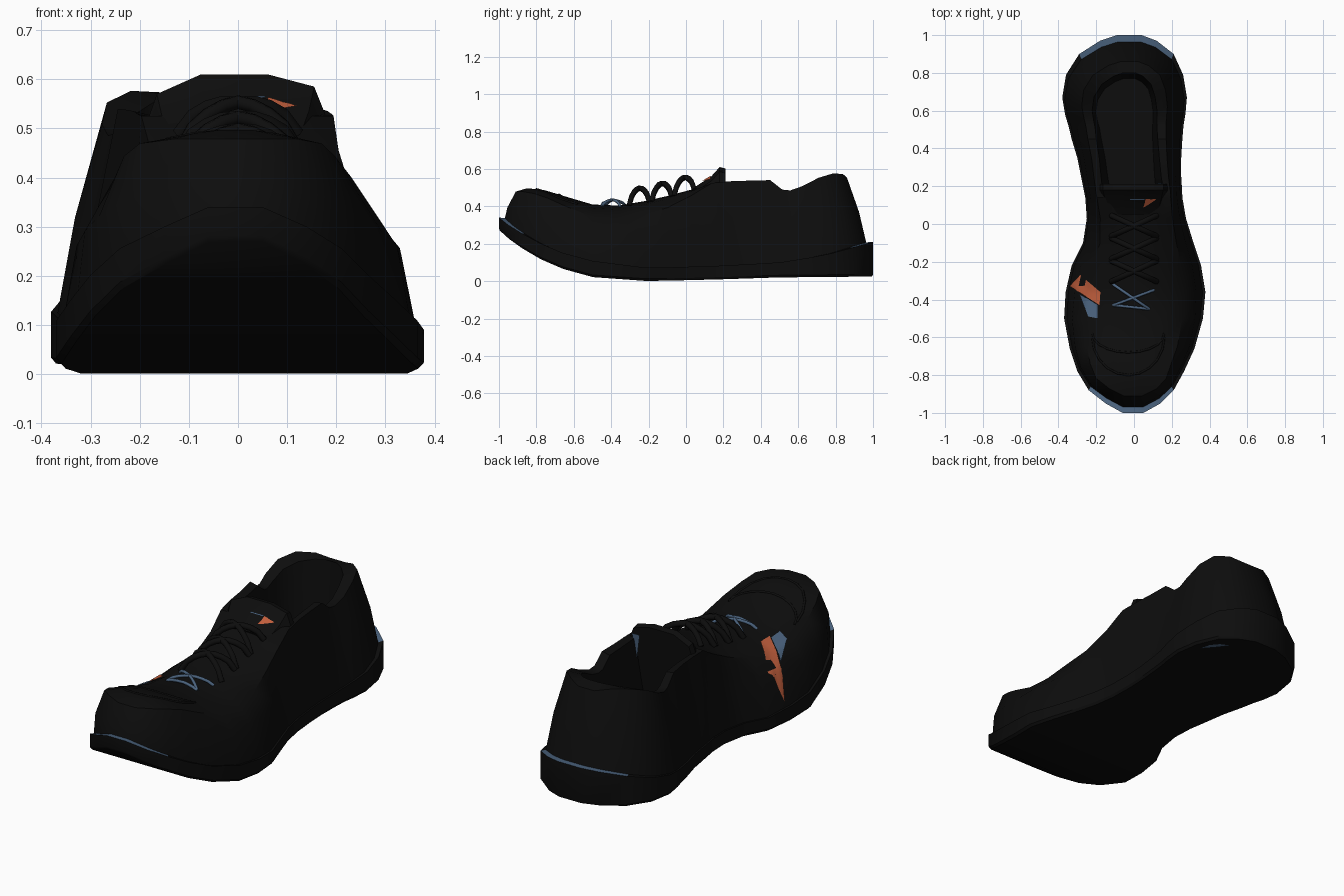
import bpy, bmesh, math
from mathutils import Vector
from mathutils.bvhtree import BVHTree

if "Cube" in bpy.data.objects:
    bpy.data.objects.remove(bpy.data.objects["Cube"])


def material(name, rgb):
    m = bpy.data.materials.new(name)
    m.diffuse_color = (*rgb, 1)
    m.use_nodes = True
    m.node_tree.nodes["Principled BSDF"].inputs["Base Color"].default_value = m.diffuse_color
    return m


BLACK = material("black", (0.004, 0.004, 0.004))
BLUE = material("slate blue", (0.07, 0.125, 0.21))
ORANGE = material("burnt orange", (0.52, 0.11, 0.045))


def interp(table, y):
    """Piecewise linear lookup of rows (y, values...)."""
    if y <= table[0][0]:
        return table[0][1:]
    for a, b in zip(table, table[1:]):
        if y <= b[0]:
            k = (y - a[0]) / (b[0] - a[0])
            return [p + (q - p) * k for p, q in zip(a[1:], b[1:])]
    return table[-1][1:]


def make(name, verts, faces, mats, rule=None, angle=30):
    me = bpy.data.meshes.new(name)
    me.from_pydata([tuple(v) for v in verts], [], faces)
    for m in mats:
        me.materials.append(m)
    bm = bmesh.new()
    bm.from_mesh(me)
    bmesh.ops.remove_doubles(bm, verts=bm.verts, dist=0.0005)
    bmesh.ops.recalc_face_normals(bm, faces=bm.faces)
    if rule:
        for f in bm.faces:
            f.material_index = rule(f)
    bm.to_mesh(me)
    bm.free()
    ob = bpy.data.objects.new(name, me)
    bpy.context.collection.objects.link(ob)
    bpy.ops.object.select_all(action='DESELECT')
    bpy.context.view_layer.objects.active = ob
    ob.select_set(True)
    bpy.ops.object.shade_smooth_by_angle(angle=math.radians(angle))
    return ob


# Footprint: y, left x, right x
OUTLINE = [(-1, -.06, .05), (-.95, -.15, .14), (-.88, -.24, .21), (-.78, -.30, .265),
           (-.66, -.34, .32), (-.5, -.37, .365), (-.36, -.362, .378), (-.22, -.33, .355),
           (-.1, -.27, .315), (.03, -.25, .275), (.14, -.258, .256), (.17, -.264, .255),
           (.25, -.28, .25), (.35, -.30, .25), (.45, -.33, .256), (.52, -.347, .262), (.58, -.365, .272),
           (.67, -.38, .28), (.79, -.36, .26), (.9, -.29, .21), (.97, -.18, .12), (1, -.09, .04)]
# Sole heights: y, underside, rim
SOLE = [(-1, .27, .34), (-.95, .225, .30), (-.83, .14, .225), (-.7, .08, .165), (-.55, .025, .115),
        (-.2, 0, .07), (.2, .01, .083), (.5, .02, .10), (.75, .022, .14), (1, .025, .21)]
# Crest of the upper: y, z
TOP = [(-.9, .49), (-.85, .50), (-.75, .485), (-.67, .46), (-.45, .395), (-.3, .41), (-.1, .455),
       (0, .48), (.14, .525), (.25, .535), (.45, .54), (.52, .485), (.58, .485), (.7, .55),
       (.8, .58), (.85, .57), (.87, .54)]
# Upper section shape: y, then (width, height) fractions at four levels
SHAPE = [(-1, .98, .4, .9, .93, .6, .98, .3, 1), (-.75, .93, .45, .74, .86, .45, .96, .22, .99),
         (-.4, .87, .55, .69, .76, .43, .93, .22, .98), (-.1, .86, .5, .69, .84, .45, .96, .22, .99),
         (.14, .89, .5, .76, 1, .5, 1, .25, 1), (.17, .89, .5, .76, 1, .62, .98, .47, 1),
         (.6, .85, .5, .68, 1, .52, .98, .46, 1), (1, .87, .5, .72, 1, .52, .98, .46, 1)]
# Toe and heel limits of each level
ENDS = [(-.97, .965), (-.955, .925), (-.91, .86), (-.85, .80), (-.78, .77), (-.78, .77)]
FLOOR = .19


def squeeze(t, toe, heel):
    if t > .5:
        return .5 + (t - .5) * (heel - .5) / .5
    if t < -.6:
        return -.6 + (t + .6) * (toe + .6) / -.4
    return t


def loft(sections, half, centre):
    """Skin mirrored sections; close both ends between left and right levels."""
    n = len(sections[0])
    verts = [p for s in sections for p in s]
    faces = []
    for i in range(len(sections) - 1):
        for j in range(n - 1):
            a = i * n + j
            faces.append((a, a + 1, a + n + 1, a + n))
    for base in (0, (len(sections) - 1) * n):
        for j in range(half):
            l, r = base + j, base + n - 1 - j
            faces.append((l, l + 1, r - 1, r) if r - l > 2 else (l, l + 1, r))
    return verts, faces


# Sole: ledge, wall and underside
sections = []
for t, xl, xr in OUTLINE:
    lo, hi = interp(SOLE, t)
    c, h = (xl + xr) / 2, (xr - xl) / 2
    yi = squeeze(t, -.962, .95)
    left = [(-.93, yi, hi - .004), (-1, t, hi), (-1, t, lo + .012), (-.97, t * .995, lo)]
    sec = [Vector((c + s * h, y, z)) for s, y, z in left]
    sec += [Vector((c - s * h, y, z)) for s, y, z in reversed(left)]
    sections.append(sec)
v, f = loft(sections, 3, False)


def sole_rule(face):
    p = face.calc_center_median()
    rim = interp(SOLE, p.y)[1]
    return int(abs(p.y) > .86 and face.normal.z > .3 and p.z > rim - .03)


make("sole", v, f, [BLACK, BLUE], sole_rule)

# Upper: toe box, quarters, collar and foot well in one skin
sections = []
for t, xl, xr in OUTLINE:
    c, h = (xl + xr) / 2, (xr - xl) / 2
    base = interp(SOLE, t)[1] - .01
    sh = interp(SHAPE, t)
    rows = [(.965, 0)] + [(sh[2 * k], sh[2 * k + 1]) for k in range(4)] + [(0, 1)]
    left = []
    for k, (s, fr) in enumerate(rows):
        y = squeeze(t, *ENDS[k])
        z = base + fr * (interp(TOP, y)[0] - base)
        if t > .15 and k >= 4:
            z = FLOOR
        left.append((s * h, y, z))
    sec = [Vector((c - x, y, z)) for x, y, z in left]
    sec += [Vector((c + x, y, z)) for x, y, z in reversed(left[:-1])]
    sections.append(sec)
uv, uf = loft(sections, 5, True)
make("upper", uv, uf, [BLACK], angle=35)

# Tongue: arched slab rising out of the throat
ARCH = [(-.19, .50), (-.165, .57), (-.075, .61), (.06, .61), (.155, .585), (.185, .51)]
rings = []
for x, z in ARCH:
    rings.append([Vector((x * .8, .05, z - .105)), Vector((x * .93, .135, z - .05)),
                  Vector((x, .18, z)), Vector((x, .212, z - .008)),
                  Vector((x * .95, .2, z - .12)), Vector((x * .8, .175, .2))])
n = 6
tv = [p for r in rings for p in r]
tf = [(i * n + j, i * n + (j + 1) % n, (i + 1) * n + (j + 1) % n, (i + 1) * n + j)
      for i in range(len(rings) - 1) for j in range(n)]
tf += [tuple(range(n)), tuple(range(len(tv) - n, len(tv)))]
make("tongue", tv, tf, [BLACK])

# Surface lookup used to lay details onto the shoe
tree = BVHTree.FromPolygons(uv + tv, uf + [tuple(i + len(uv) for i in q) for q in tf])


def drop(x, y, lift=.006):
    hit, nor, _, _ = tree.ray_cast(Vector((x, y, 2)), Vector((0, 0, -1)))
    if hit is None:
        return Vector((x, y, .1))
    return hit + (nor if nor.z > 0 else -nor) * lift


def patch(name, quad, mat, steps=8):
    """Drape a four-cornered plate over the shoe."""
    a, b, c, d = [Vector(q) for q in quad]
    pts = []
    for i in range(steps + 1):
        for j in range(steps + 1):
            p = a.lerp(b, i / steps).lerp(d.lerp(c, i / steps), j / steps)
            pts.append(drop(p.x, p.y))
    m = steps + 1
    faces = [(i * m + j, i * m + j + 1, (i + 1) * m + j + 1, (i + 1) * m + j)
             for i in range(steps) for j in range(steps)]
    ob = make(name, pts, faces, [mat])
    if sum(p.normal.z for p in ob.data.polygons) < 0:
        ob.data.flip_normals()


patch("side_patch_orange", [(-.28, -.27), (-.335, -.33), (-.18, -.43), (-.175, -.36)], ORANGE)
patch("side_patch_blue", [(-.285, -.37), (-.19, -.43), (-.19, -.5), (-.24, -.49)], BLUE)
patch("tongue_tag_orange", [(.05, .09), (.06, .135), (.12, .135), (.085, .112)], ORANGE, 4)
patch("tongue_tag_blue", [(-.02, .131), (-.02, .137), (.055, .137), (.055, .131)], BLUE, 3)

# Flat tags behind the tongue and beneath the heel
make("tongue_lining_tag", [(.115, .218, .55), (.16, .218, .55), (.14, .206, .41)], [(0, 1, 2)], [BLUE])
make("heel_mark", [(.22, .77, .018), (.205, .83, .018), (.17, .872, .018), (.12, .895, .018),
                   (.16, .84, .018)], [(0, 1, 2, 3, 4)], [BLUE])


def tube(name, pts, r, mat):
    cu = bpy.data.curves.new(name, 'CURVE')
    cu.dimensions = '3D'
    cu.bevel_depth = r
    cu.bevel_resolution = 1
    cu.use_fill_caps = True
    sp = cu.splines.new('POLY')
    sp.points.add(len(pts) - 1)
    for q, p in zip(sp.points, pts):
        q.co = (*p, 1)
    cu.materials.append(mat)
    bpy.context.collection.objects.link(bpy.data.objects.new(name, cu))


def lace(name, a, b, rise, r, mat):
    pts = []
    for i in range(9):
        k = i / 8
        x, y = a[0] + (b[0] - a[0]) * k, a[1] + (b[1] - a[1]) * k
        pts.append(drop(x, y, 0) + Vector((0, 0, rise * math.sin(math.pi * k) ** .6)))
    tube(name, pts, r, mat)


# Crossed laces up the throat
for i, yc in enumerate((-.01, -.13, -.25)):
    for s in (-1, 1):
        lace(f"lace_{i}_{'left' if s < 0 else 'right'}", (-.12 * s, yc + .055), (.12 * s, yc - .055),
             .075, .015, BLACK)
lace("front_lace_a", (-.11, -.32), (.08, -.45), .03, .008, BLUE)
lace("front_lace_b", (.105, -.35), (-.11, -.43), .03, .008, BLUE)
lace("front_lace_bar", (-.11, -.43), (.08, -.45), .012, .008, BLUE)

# Raised seams on the toe box
for name, ry, y0 in (("toe_seam_rear", .10, -.58), ("toe_seam_front", .2, -.6)):
    arc = [math.pi * i / 10 for i in range(11)]
    tube(name, [drop(-.03 + .19 * math.cos(a), y0 - ry * math.sin(a), 0) for a in arc], .006, BLACK)
